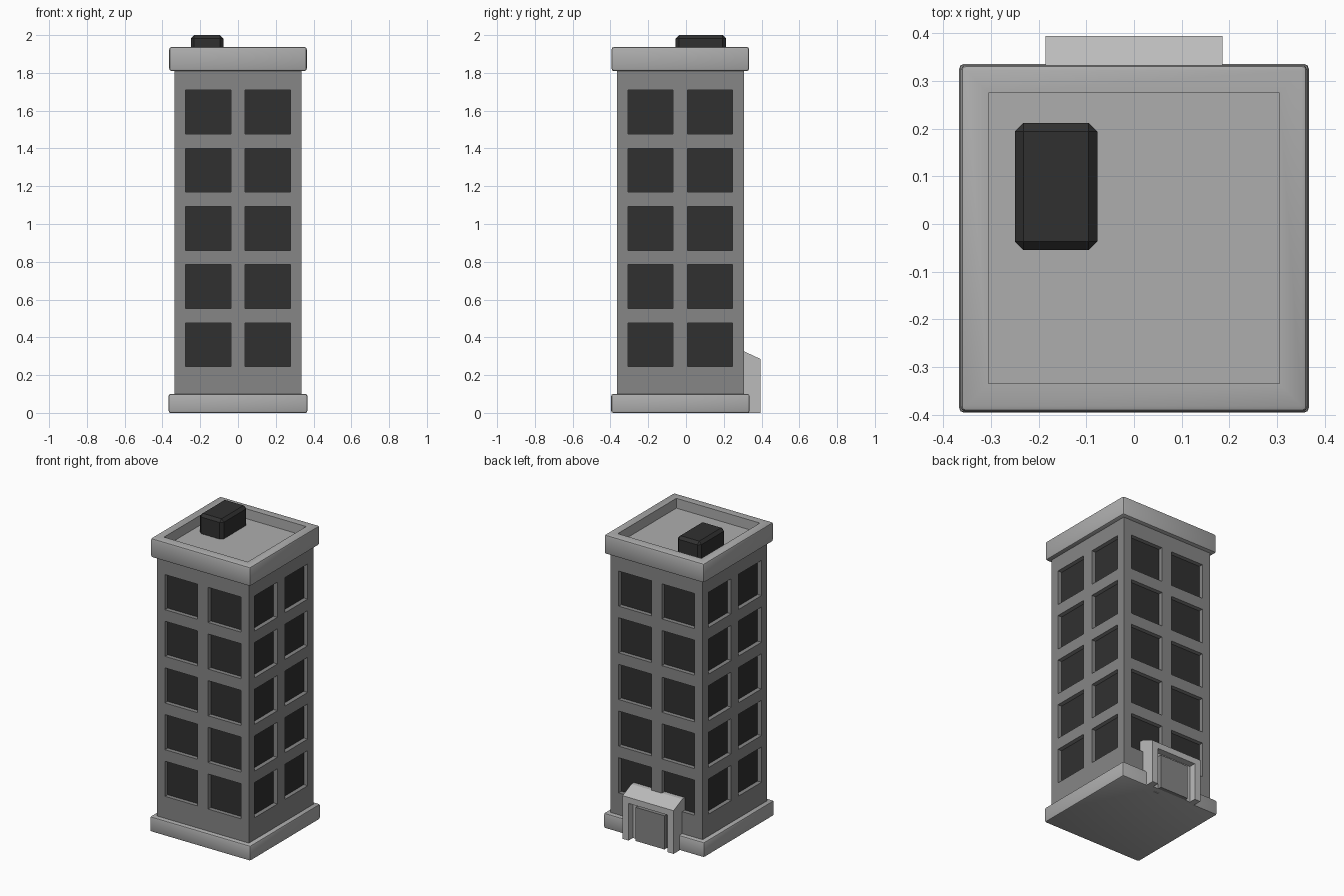
import bpy, bmesh, math
from mathutils import Vector, Matrix

if "Cube" in bpy.data.objects:
    bpy.data.objects.remove(bpy.data.objects["Cube"])

CY = -0.03  # centre of the tower in y


def material(name, v):
    m = bpy.data.materials.new(name)
    m.diffuse_color = (v, v, v, 1)
    m.use_nodes = True
    m.node_tree.nodes["Principled BSDF"].inputs["Base Color"].default_value = m.diffuse_color
    return m


WALL, TRIM = material("wall_grey", 0.24), material("trim_grey", 0.42)
DARK, PORCH = material("dark", 0.03), material("porch_grey", 0.5)


def finish(bm, name, mats, smooth=False):
    me = bpy.data.meshes.new(name)
    bm.to_mesh(me)
    bm.free()
    ob = bpy.data.objects.new(name, me)
    bpy.context.collection.objects.link(ob)
    for m in mats:
        me.materials.append(m)
    if smooth:
        bpy.ops.object.select_all(action='DESELECT')
        ob.select_set(True)
        bpy.context.view_layer.objects.active = ob
        bpy.ops.object.shade_smooth_by_angle(angle=math.radians(35))
    return ob


def box_bm(lo, hi, bevel=0, segments=1):
    bm = bmesh.new()
    lo, hi = Vector(lo), Vector(hi)
    bmesh.ops.create_cube(bm, size=1, matrix=Matrix.Translation((lo + hi) / 2)
                          @ Matrix.Diagonal((*(hi - lo), 1)))
    if bevel:
        bmesh.ops.bevel(bm, geom=bm.edges[:], offset=bevel, segments=segments,
                        profile=0.5, affect='EDGES')
    return bm


# Tower body: four walls of grid cells, window cells pushed in
H, DEPTH = 0.336, 0.028
xs = [-H, -0.277, -0.038, 0.038, 0.277, H]
zs = [0.05]
for r in range(5):
    zs += [0.245 + r * 0.308, 0.477 + r * 0.308]
zs.append(1.85)
bm = bmesh.new()
for side in range(4):
    rot = Matrix.Translation((0, CY, 0)) @ Matrix.Rotation(side * math.pi / 2, 4, 'Z')
    for i in range(len(xs) - 1):
        for j in range(len(zs) - 1):
            cell = [(xs[i], zs[j]), (xs[i + 1], zs[j]),
                    (xs[i + 1], zs[j + 1]), (xs[i], zs[j + 1])]
            outer = [bm.verts.new(rot @ Vector((x, -H, z))) for x, z in cell]
            if i % 2 and j % 2:
                inner = [bm.verts.new(rot @ Vector((x, -H + DEPTH, z))) for x, z in cell]
                bm.faces.new(inner).material_index = 1
                for k in range(4):
                    n = (k + 1) % 4
                    bm.faces.new((outer[k], outer[n], inner[n], inner[k]))
            else:
                bm.faces.new(outer)
bmesh.ops.remove_doubles(bm, verts=bm.verts[:], dist=1e-4)
finish(bm, "tower_body", [WALL, DARK])

# Base plinth
finish(box_bm((-0.367, CY - 0.366, 0), (0.367, CY + 0.366, 0.1), 0.01, 2),
       "base_plinth", [TRIM], True)

# Cornice with sunken roof
bm = box_bm((-0.364, CY - 0.364, 1.81), (0.364, CY + 0.364, 1.937), 0.012, 2)
bm.normal_update()
top = max((f for f in bm.faces if f.normal.z > 0.99), key=lambda f: f.calc_area())
bmesh.ops.inset_region(bm, faces=[top], thickness=0.364 - 0.012 - 0.286)
roof = bmesh.ops.extrude_discrete_faces(bm, faces=[top])["faces"]
bmesh.ops.translate(bm, verts=roof[0].verts[:], vec=(0, 0, -0.065))
finish(bm, "roof_cornice", [TRIM], True)

# Rooftop unit
finish(box_bm((-0.25, -0.055, 1.855), (-0.077, 0.212, 2.0), 0.018),
       "roof_unit", [DARK])


# Entrance on the back: sloped side profile extruded along x
def extrude_profile(name, pts, x0, x1, mat):
    bm = bmesh.new()
    f = bm.faces.new([bm.verts.new((x0, y, z)) for y, z in pts])
    ext = bmesh.ops.extrude_face_region(bm, geom=[f])["geom"]
    bmesh.ops.translate(bm, vec=(x1 - x0, 0, 0),
                        verts=[g for g in ext if isinstance(g, bmesh.types.BMVert)])
    bmesh.ops.recalc_face_normals(bm, faces=bm.faces[:])
    return finish(bm, name, [mat])


YF, YB = 0.395, 0.26
slope = [(YF, 0.285), (0.305, 0.327), (YB, 0.327)]
extrude_profile("entrance_canopy", [(YB, 0.245), (YF, 0.245)] + slope, -0.143, 0.143, PORCH)
for s, side in ((-1, "left"), (1, "right")):
    a, b = sorted((s * 0.143, s * 0.186))
    extrude_profile("entrance_post_" + side, [(YB, 0), (YF, 0)] + slope, a, b, PORCH)
finish(box_bm((-0.143, YB, 0), (0.143, 0.35, 0.25)), "entrance_recess", [PORCH])
finish(box_bm((-0.105, 0.30, 0), (0.105, 0.375, 0.222)), "entrance_door", [WALL])
